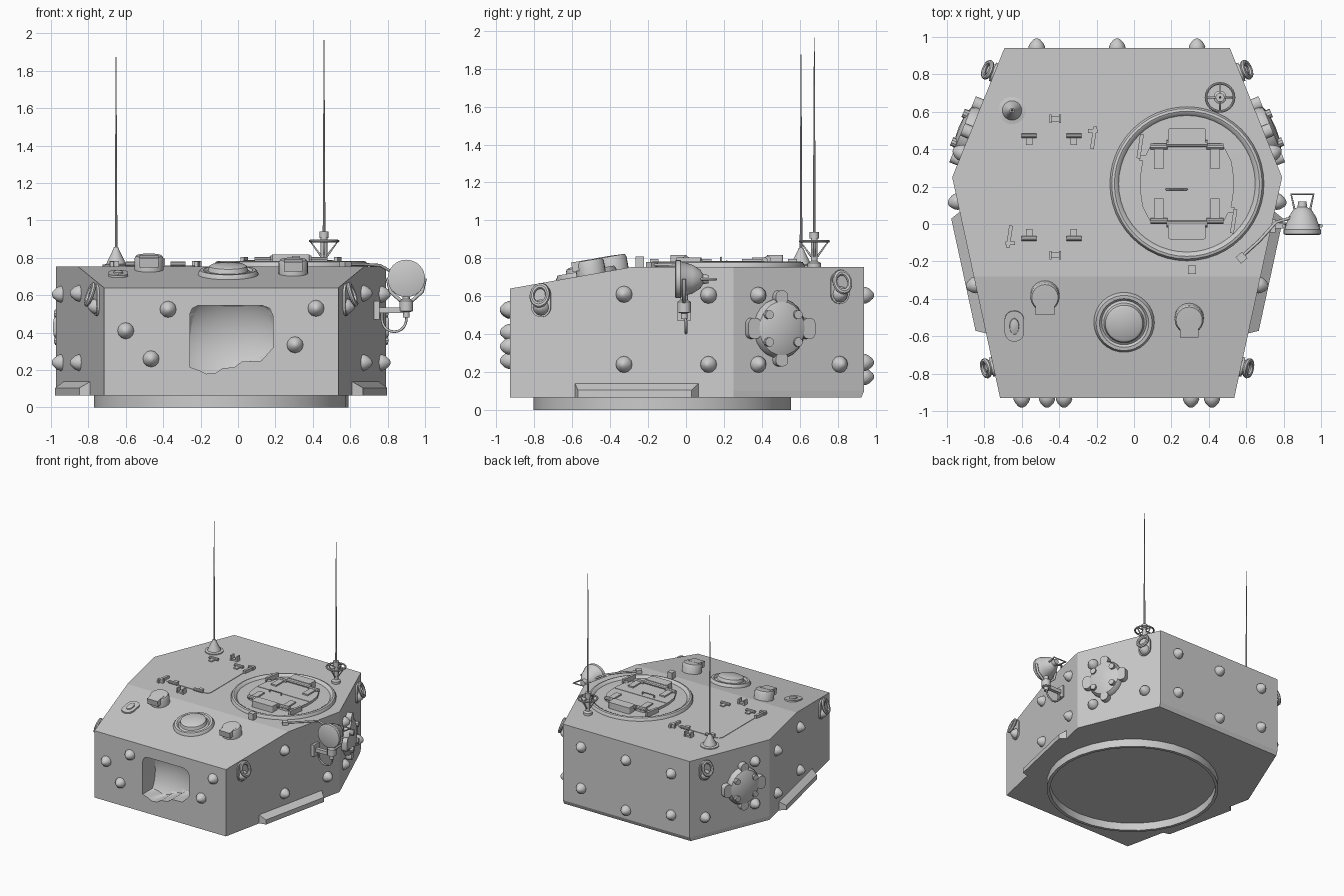
import bpy, bmesh, math
from mathutils import Vector, Matrix

if "Cube" in bpy.data.objects:
    bpy.data.objects.remove(bpy.data.objects["Cube"])

CX = -0.09            # turret centre line
UP = Vector((0, 0, 1))

def make(name, verts, faces, loc=(0, 0, 0), d=(0, 0, 1), roll=0, smooth=True):
    z = Vector(d).normalized()
    if abs(z.z) > 0.9:
        y = z.cross(Vector((1, 0, 0))).normalized()
        x = y.cross(z)
    else:
        x = UP.cross(z).normalized()
        y = z.cross(x)
    bm = bmesh.new()
    vs = [bm.verts.new(v) for v in verts]
    for f in faces:
        bm.faces.new([vs[i] for i in f])
    bmesh.ops.remove_doubles(bm, verts=bm.verts, dist=1e-5)
    bmesh.ops.recalc_face_normals(bm, faces=bm.faces)
    me = bpy.data.meshes.new(name)
    bm.to_mesh(me)
    bm.free()
    ob = bpy.data.objects.new(name, me)
    bpy.context.collection.objects.link(ob)
    rot = Matrix((x, y, z)).transposed().to_4x4()
    ob.matrix_world = Matrix.Translation(loc) @ rot @ Matrix.Rotation(roll, 4, 'Z')
    if smooth:
        bpy.ops.object.select_all(action='DESELECT')
        ob.select_set(True)
        bpy.context.view_layer.objects.active = ob
        bpy.ops.object.shade_smooth_by_angle(angle=math.radians(35))
    return ob

def lathe(name, prof, loc, d=(0, 0, 1), n=24, sx=1, sy=1, close=False):
    vs = [(r * sx * math.cos(2 * math.pi * i / n), r * sy * math.sin(2 * math.pi * i / n), z)
          for r, z in prof for i in range(n)]
    m = len(prof)
    fs = [(j * n + i, j * n + (i + 1) % n, (j + 1) % m * n + (i + 1) % n, (j + 1) % m * n + i)
          for j in range(m if close else m - 1) for i in range(n)]
    return make(name, vs, fs, loc, d)

def cyl(name, r, h, loc, d=(0, 0, 1), n=16):
    return lathe(name, [(0, 0), (r, 0), (r, h), (0, h)], loc, d, n)

def torus(name, R, r, loc, d, sx=1, sy=1):
    prof = [(R + r * math.cos(a * math.pi / 4), r * math.sin(a * math.pi / 4)) for a in range(8)]
    return lathe(name, prof, loc, d, 24, sx, sy, True)

def prism(name, pts, z0, z1, loc=(0, 0, 0), d=(0, 0, 1), roll=0):
    n = len(pts)
    vs = [(x, y, z) for z in (z0, z1) for x, y in pts]
    fs = [tuple(range(n)), tuple(range(n, 2 * n))]
    fs += [(i, (i + 1) % n, n + (i + 1) % n, n + i) for i in range(n)]
    return make(name, vs, fs, loc, d, roll)

def rrect(hx, hy, r, k=5):
    return [(sx * (hx - r) + r * math.cos(a), sy * (hy - r) + r * math.sin(a))
            for sx, sy, q in ((1, 1, 0), (-1, 1, 1), (-1, -1, 2), (1, -1, 3))
            for a in [(q + i / k) * math.pi / 2 for i in range(k + 1)]]

def box(name, size, loc, d=(0, 0, 1), roll=0):
    x, y, z = (s / 2 for s in size)
    return prism(name, [(-x, -y), (x, -y), (x, y), (-x, y)], -z, z, loc, d, roll)

def tube(name, pts, r):
    cu = bpy.data.curves.new(name, 'CURVE')
    cu.dimensions, cu.bevel_depth, cu.bevel_resolution, cu.use_fill_caps = '3D', r, 2, True
    sp = cu.splines.new('POLY')
    sp.points.add(len(pts) - 1)
    for p, c in zip(sp.points, pts):
        p.co = (*c, 1)
    ob = bpy.data.objects.new(name, cu)
    bpy.context.collection.objects.link(ob)
    bpy.ops.object.select_all(action='DESELECT')
    ob.select_set(True)
    bpy.context.view_layer.objects.active = ob
    bpy.ops.object.convert(target='MESH')

def half(y):
    return 0.626 + 0.256 * (y + 0.93) / 1.18 if y < 0.25 else 0.882 - 0.279 * (y - 0.25) / 0.69

def side(y, z, s):     # point and outward normal on a side wall
    n = (s * 1.18, -0.256, 0) if y < 0.25 else (s * 0.69, 0.279, 0)
    return Vector((CX + s * half(y), y, z)), Vector(n).normalized()

def roof(y):
    return 0.64 + 0.115 * min(1, (y + 0.93) / 0.65)

SLOPE = Vector((0, -0.115, 0.65)).normalized()

# hull: six-sided armoured shell with sloped front roof
st = [(0.626, -0.93, 0.64), (0.767, -0.28, 0.755), (0.882, 0.25, 0.755), (0.603, 0.94, 0.755)]
ring = [(CX + h, y, t) for h, y, t in st] + [(CX - h, y, t) for h, y, t in st[::-1]]
low = [(x, y - (0.015 if y > 0.9 else 0), 0.065) for x, y, t in ring]
mid = [(x, y, 0.1) for x, y, t in ring]
hf = [tuple(range(8)), (16, 17, 22, 23), (17, 18, 19, 20, 21, 22)]
hf += [(o + i, o + (i + 1) % 8, o + 8 + (i + 1) % 8, o + 8 + i) for o in (0, 8) for i in range(8)]
hull = make("turret_hull", low + mid + ring, hf, smooth=False)

# gun opening: rounded aperture with a concave back
gun = [(-.257, .50), (-.245, .53), (-.215, .545), (.13, .545), (.17, .53), (.187, .49), (.187, .32),
       (.125, .25), (.02, .245), (-.02, .215), (-.08, .21), (-.12, .185), (-.17, .18), (-.21, .20), (-.257, .215)]
cut = prism("gun_opening_cutter", gun, -0.4, 0.05, (0, -0.93, 0), (0, -1, 0))
bowl = lathe("gun_bowl_cutter", [(math.sin(a * math.pi / 24), -math.cos(a * math.pi / 24)) for a in range(25)],
             (-0.035, -0.93, 0.36), n=48)
bowl.scale = (0.36, 0.22, 0.29)
for ob, tool, op in ((cut, bowl, 'INTERSECT'), (hull, cut, 'DIFFERENCE')):
    m = ob.modifiers.new("cut", 'BOOLEAN')
    m.object, m.operation = tool, op
    tool.hide_render = True
    tool.display_type = 'WIRE'

# turret ring below
lathe("turret_ring", [(0.68, 0.07), (0.68, 0), (0.655, 0), (0.655, 0.07)], (CX, -0.125, 0), n=32)

# domed armour studs
STUD = [(0.043, -0.01), (0.044, 0.008), (0.036, 0.026), (0.018, 0.046), (0.008, 0.051), (0, 0.052)]
for x, z in ((-.6, .41), (-.465, .26), (-.374, .525), (.417, .53), (.305, .335)):
    lathe("front_stud", STUD, (x, -0.93, z), (0, -1, 0), 12)
for x, zl in ((-.52, .25), (-.09, .175), (.337, .25)):
    for z in (zl, 0.605):
        lathe("rear_stud", STUD, (x, 0.94, z), (0, 1, 0), 12)

for s in (-1, 1):
    for y, z in ((-.326, .61), (.12, .605), (-.326, .24), (.12, .24), (.38, .24), (.81, .24),
                 (.38, .605)):
        lathe("side_stud", STUD, *side(y, z, s), 12)
    # lifting eyes
    for y, z in ((-.763, .54), (.81, .61)):
        p, n = side(y, z, s)
        lathe("lifting_stud", STUD, p, n, 12)
        prism("lifting_plate", rrect(0.052, 0.085, 0.05), -0.01, 0.012, p + UP * 0.035, n)
        torus("lifting_eye", 0.042, 0.013, p + n * 0.04 + UP * 0.065, n + UP * 0.35, 1, 1.25)
    # round side mount with four lobes and bolts
    p, n = side(0.49, 0.43, s)
    t = UP.cross(n)
    lathe("side_mount", [(0.15, -0.01), (0.15, 0.02), (0.135, 0.045), (0.09, 0.062), (0, 0.068)], p, n, 24, 0.95, 1.05)
    for a in range(4):
        c, q = math.cos(a * math.pi / 2), math.sin(a * math.pi / 2)
        off = t * c * 0.155 + UP * q * 0.165
        prism("mount_lobe", rrect(0.035 if c else 0.055, 0.035, 0.03) if abs(c) < .5 else rrect(0.035, 0.055, 0.03),
              -0.01, 0.045, p + off, n)
        b = p + t * 0.082 * (1 if a % 2 else -1) + UP * 0.072 * (1 if a > 1 else -1) + n * 0.04
        cyl("mount_bolt", 0.024, 0.035, b, n, 10)
    # lower side deflector
    vs = []
    for y, out in ((-.59, 0), (-.56, .052), (.04, .052), (.07, 0)):
        q, n = side(y, 0.065, s)
        q = q - n * 0.01 if not out else q + n * out
        vs += [q, q + UP * (0.04 if out else 0.08)]
    make("side_deflector", vs, [(0, 2, 4, 6), (1, 3, 5, 7), (0, 1, 3, 2), (2, 3, 5, 4), (4, 5, 7, 6), (6, 7, 1, 0)], smooth=False)

# commander cupola with bulged double hatch
C = Vector((0.283, 0.215, 0.755))
lathe("cupola_ring", [(.412, -.02), (.412, .008), (.402, .024), (.388, .028), (.375, .022), (.365, .008), (0, .012)], C, n=48)
hat = [(sx * x, sy * y) for sx, sy, o in ((1, 1, 1), (-1, 1, -1), (-1, -1, 1), (1, -1, -1))
       for x, y in [(.25, .04), (.238, .12), (.2, .195), (.16, .21)][::o]]
prism("cupola_hatch", hat, 0, 0.03, C)
box("hatch_seam", (0.48, 0.008, 0.004), C + UP * 0.031)
tube("hatch_handle", [C + Vector(v) for v in ((-.11, -.03, .03), (-.11, -.03, .05), (0, -.03, .05), (0, -.03, .03))], 0.005)
for sy in (-1, 1):
    prism("cupola_periscope", rrect(0.1, 0.042, 0.012), 0, 0.062, C + Vector((0, sy * 0.255, 0)))
    cyl("periscope_pivot", 0.018, 0.22, C + Vector((-0.11, sy * 0.215, 0.04)), (1, 0, 0), 10)
    for sx in (-1, 1):
        h = C + Vector((sx * 0.15, sy * 0.2, 0.03))
        cyl("cupola_hinge", 0.016, 0.09, h - Vector((0.045, 0, -0.005)), (1, 0, 0), 10)
        box("hinge_strap", (0.05, 0.13, 0.014), h + Vector((0, -sy * 0.055, 0.005)))
    box("cupola_latch", (0.02, 0.13, 0.04), C + Vector((-sy * 0.25, sy * 0.2, 0.03)), roll=-0.15)
    box("cupola_latch_foot", (0.04, 0.03, 0.025), C + Vector((-sy * 0.235, sy * 0.14, 0.02)))

# loader hatch
L = Vector((-0.441, 0.197, 0.755))
prism("loader_hatch", rrect(0.211, 0.267, 0.04), -0.01, 0.004, L)
for sy in (-1, 1):
    for sx in (-1, 1):
        cyl("loader_hinge", 0.013, 0.08, L + Vector((sx * 0.12 - 0.04, sy * 0.275, 0.013)), (1, 0, 0), 10)
        box("loader_hinge_strap", (0.035, 0.05, 0.014), L + Vector((sx * 0.12, sy * 0.25, 0.006)))
    box("loader_latch", (0.02, 0.12, 0.025), L + Vector((sy * 0.225, sy * 0.265, 0.012)), roll=-0.15)
    box("loader_latch_foot", (0.05, 0.02, 0.03), L + Vector((sy * 0.22, sy * 0.3, 0.014)))
    for sx in (-1, 1):
        box("hatch_stop", (0.012, 0.045, 0.045), L + Vector((0.02 + sx * 0.026, sy * 0.365, 0.02)))
    box("hatch_stop_base", (0.06, 0.03, 0.012), L + Vector((0.02, sy * 0.365, 0.006)))

# sloped-roof fittings: periscopes, ventilator, oval port, sight block
for x, y in ((-.476, -.38), (.295, -.5)):
    p = Vector((x, y, roof(y)))
    lathe("roof_periscope", [(.078, -.02), (.078, .06), (.07, .075), (0, .078)], p, SLOPE)
    box("periscope_hood", (0.1, 0.09, 0.05), p + SLOPE * 0.045 + Vector((0, -0.05, 0)), SLOPE)
lathe("ventilator", [(.162, -.01), (.162, .006), (.15, .024), (.132, .024), (.12, .012), (.108, .02), (.1, .045), (.085, .053), (0, .058)],
      (-0.053, -0.525, roof(-0.525)), SLOPE, 32)
P = Vector((-0.64, -0.545, roof(-0.545)))
prism("oval_port", rrect(0.052, 0.083, 0.05), -0.02, 0.012, P, SLOPE)
lathe("port_plug", [(.035, 0), (.03, .02), (.01, .026), (0, .026)], P, SLOPE, 16, 0.8, 1.4)
box("sight_vane", (0.045, 0.045, 0.09), (0.31, -0.245, 0.765))

# aerials
A = (-0.652, 0.607, 0.755)
lathe("left_aerial_base", [(.073, 0), (.073, .008), (.052, .012), (.045, .03), (.02, .08), (.012, .1), (0, .1)], A)
lathe("left_aerial", [(.007, 0.09), (.006, .4), (.002, 1.12), (0, 1.12)], A, n=8)
B = Vector((0.46, 0.677, 0.755))
lathe("right_aerial_base", [(.035, 0), (.035, .02), (.018, .03), (.018, .15), (.024, .15), (.024, .185), (0, .185)], B, n=12)
torus("aerial_guard", 0.075, 0.007, B + UP * 0.135, UP)
for k in range(4):
    a = Vector((math.cos(k * math.pi / 2), math.sin(k * math.pi / 2), 0))
    tube("guard_spoke", [B + UP * 0.135, B + UP * 0.135 + a * 0.075, B + UP * 0.055 + a * 0.016], 0.006)
lathe("right_aerial", [(.007, 0.18), (.006, .5), (.002, 1.21), (0, 1.21)], B, n=8)

# searchlight on side bracket, with yoke and cable
S = Vector((0.9, -0.01, 0.69))
lathe("searchlight", [(0, -.13), (.022, -.13), (.026, -.1), (.05, -.085), (.075, -.045), (.094, .015), (.1, .02), (.1, .044), (.09, .048), (0, .048)],
      S, (0, -1, 0), 32)
tube("light_handle", [S + Vector(v) for v in ((-.04, .08, 0), (-.06, .17, 0), (.06, .17, 0), (.04, .08, 0))], 0.006)
tube("light_yoke", [S + Vector(v) for v in ((-.1, 0, 0), (-.085, 0, -.07), (-.03, 0, -.12), (.03, 0, -.12), (.085, 0, -.07), (.1, 0, 0))], 0.01)
lathe("light_pivot", [(0, -.21), (.018, -.21), (.018, -.18), (.036, -.175), (.036, -.12), (.02, -.11), (.02, -.08), (0, -.08)], S, n=14)
box("light_arm", (0.18, 0.03, 0.03), (0.81, -0.01, 0.52))
box("light_arm_plate", (0.03, 0.07, 0.1), (0.742, -0.01, 0.52))
tube("light_cable", [(0.9, -.01, .49)] + [(0.835 + 0.065 * math.cos(a), 0, 0.47 - 0.065 * math.sin(a))
     for a in [i * math.pi / 10 for i in range(11)]] + [(0.77, -.01, .52)], 0.007)
tube("roof_cable", [(0.57, -.18, .765), (0.67, -.09, .765), (0.76, .01, .76), (0.83, .03, .72), (0.88, .06, .7)], 0.008)
box("cable_socket", (0.045, 0.045, 0.03), (0.575, -0.18, 0.765), roll=0.7)
